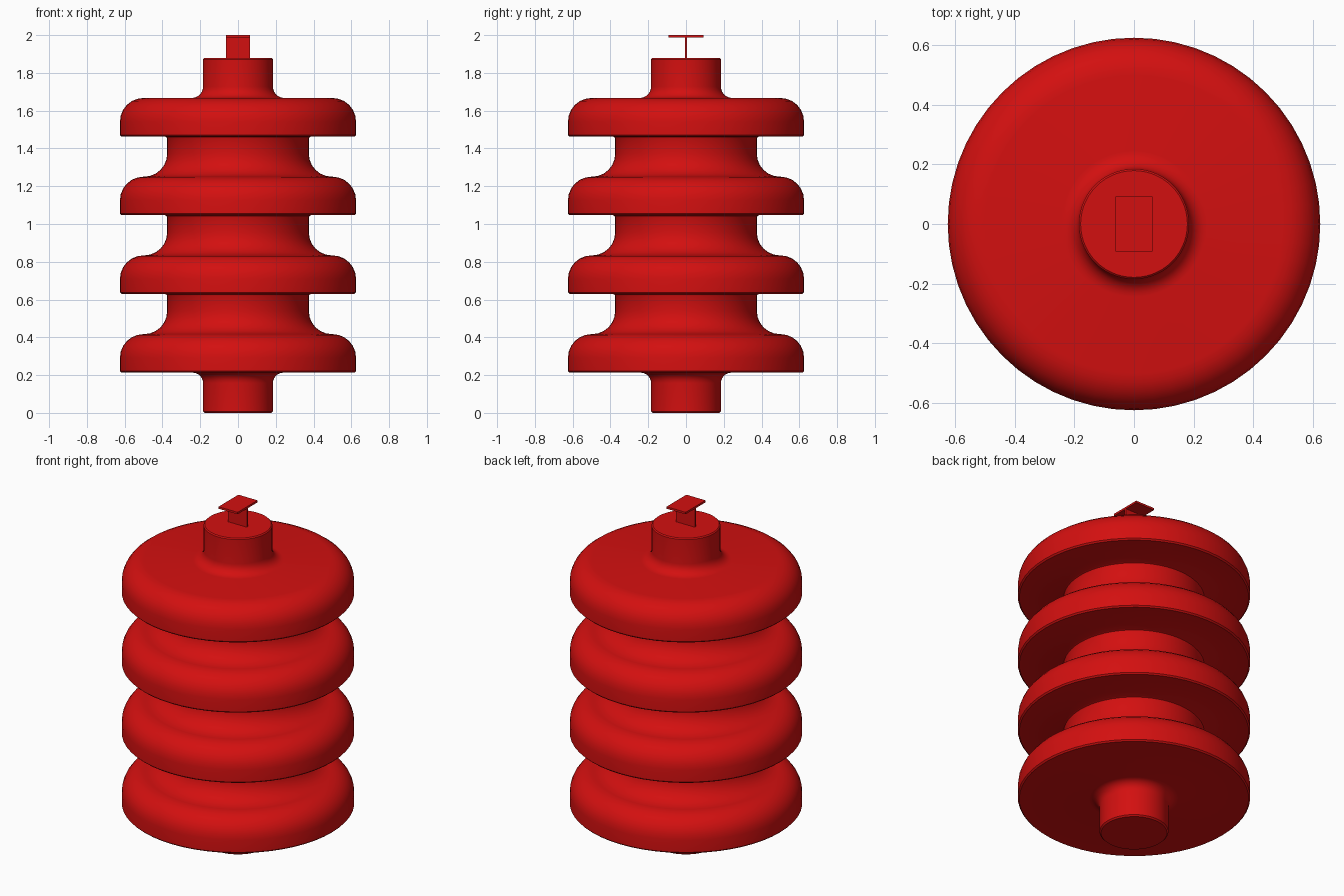
import bpy, bmesh, math

if "Cube" in bpy.data.objects:
    bpy.data.objects.remove(bpy.data.objects["Cube"], do_unlink=True)

red = bpy.data.materials.new("insulator red")
red.use_nodes = True
color = (0.65, 0.005, 0.005, 1)
red.diffuse_color = color
red.node_tree.nodes["Principled BSDF"].inputs["Base Color"].default_value = color

SEGMENTS = 56
PITCH = 0.4167
DISC_BASE = 0.213
DISC_HEIGHT = 0.204
DISC_R, NECK_R, END_R = 0.625, 0.375, 0.185
COUNT = 4


def arc(cx, cz, radius, start, end, steps=6):
    angles = [math.radians(start + (end - start) * i / steps) for i in range(steps + 1)]
    return [(cx + radius * math.cos(a), cz + radius * math.sin(a)) for a in angles]


def finish(bm, name):
    mesh = bpy.data.meshes.new(name)
    bmesh.ops.recalc_face_normals(bm, faces=bm.faces)
    bm.to_mesh(mesh)
    bm.free()
    mesh.materials.append(red)
    obj = bpy.data.objects.new(name, mesh)
    bpy.context.collection.objects.link(obj)
    return obj


def lathe(name, profile):
    bm = bmesh.new()
    verts = [bm.verts.new((r, 0, z)) for r, z in profile]
    edges = [bm.edges.new(pair) for pair in zip(verts, verts[1:])]
    bmesh.ops.spin(bm, geom=verts + edges, cent=(0, 0, 0), axis=(0, 0, 1),
                   angle=math.tau, steps=SEGMENTS)
    bmesh.ops.remove_doubles(bm, verts=bm.verts, dist=0.0005)
    return finish(bm, name)


def plate(name, size, center):
    bm = bmesh.new()
    bmesh.ops.create_cube(bm, size=1)
    bmesh.ops.scale(bm, verts=bm.verts, vec=size)
    bmesh.ops.translate(bm, verts=bm.verts, vec=center)
    return finish(bm, name)


# Bottom stub with a flared root
profile = [(0, 0), (END_R - 0.008, 0), (END_R, 0.008)]
profile += arc(END_R + 0.055, DISC_BASE - 0.055, 0.055, 180, 90)

# Rounded sheds separated by filleted necks
for i in range(COUNT):
    base = DISC_BASE + i * PITCH
    top = base + DISC_HEIGHT
    profile += [(DISC_R - 0.008, base), (DISC_R, base + 0.008)]
    profile += arc(DISC_R - 0.125, top - 0.125, 0.125, 0, 90)
    if i < COUNT - 1:
        profile += arc(NECK_R + 0.122, top + 0.122, 0.122, 270, 180)
        profile += arc(NECK_R + 0.012, base + PITCH - 0.012, 0.012, 180, 90, 2)

# Top stub
profile += arc(END_R + 0.06, top + 0.06, 0.06, 270, 180)
profile += [(END_R, 1.872), (END_R - 0.006, 1.878), (0, 1.878)]

body = lathe("insulator_body", profile)
bpy.context.view_layer.objects.active = body
body.select_set(True)
bpy.ops.object.shade_smooth_by_angle(angle=math.radians(30))

# T-shaped tab on top
plate("tab_web", (0.125, 0.012, 0.125), (0, 0, 1.932))
plate("tab_cap", (0.125, 0.186, 0.012), (0, 0, 1.994))
